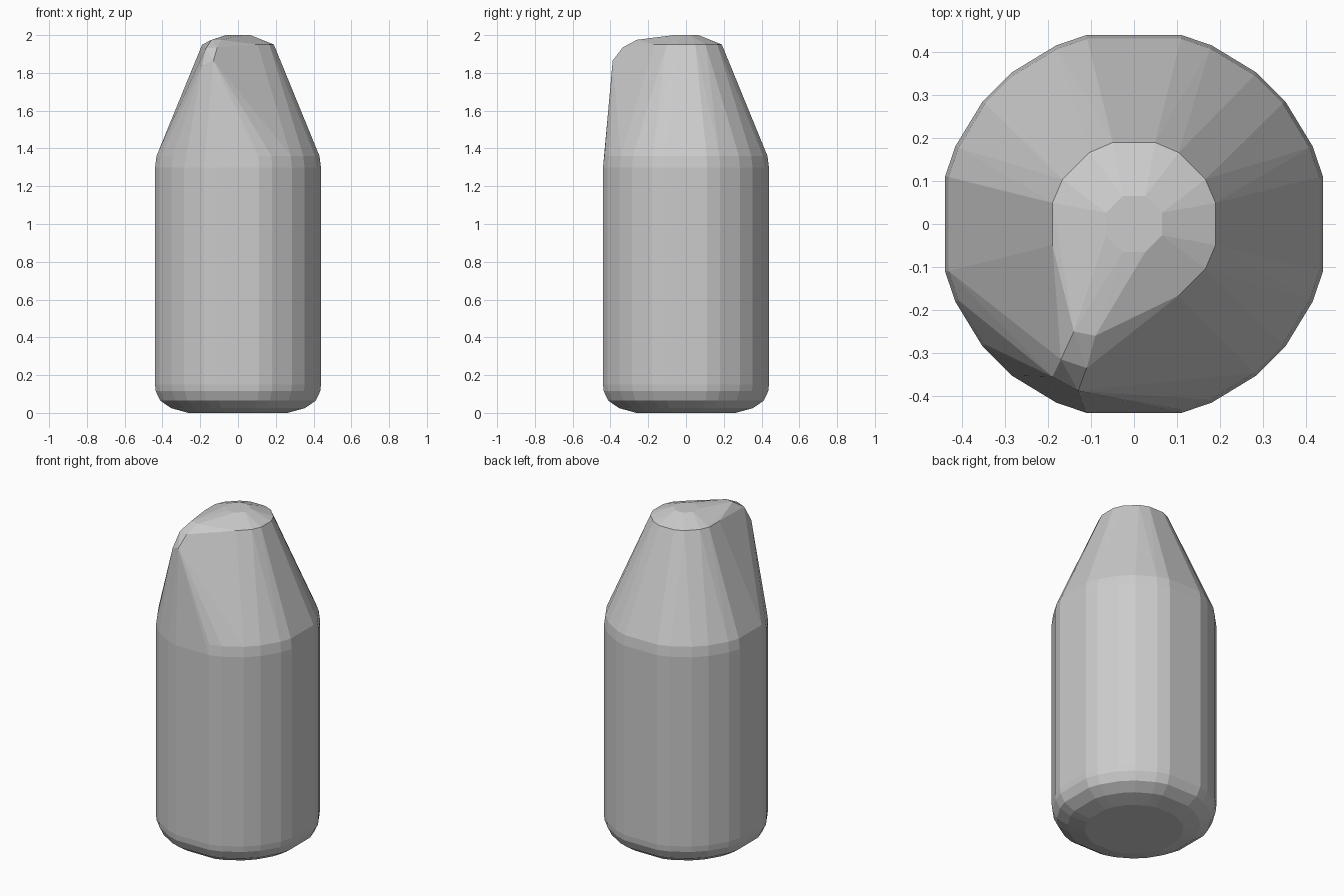
import bpy, bmesh
from math import radians, cos, sin

cube = bpy.data.objects.get("Cube")
if cube:
    bpy.data.objects.remove(cube, do_unlink=True)

grey = bpy.data.materials.new("plain grey")
grey.use_nodes = True
colour = (0.6, 0.6, 0.6, 1)
grey.diffuse_color = colour
grey.node_tree.nodes["Principled BSDF"].inputs["Base Color"].default_value = colour

# Corner angles of one quadrant, repeated around the body
WALL = (14.2, 23.5, 39, 51, 66.5, 75.8)
NECK = (14.5, 32, 58, 75.5)
CAP = (22, 68)


def ring(radius, z, quadrant):
    return [(radius * cos(radians(a + turn)), radius * sin(radians(a + turn)), z)
            for turn in range(0, 360, 90) for a in quadrant]


# Rounded base, straight wall, soft shoulder, tapered neck and flat cap
points = []
for radius, z, quadrant in (
        (0.27, 0, WALL), (0.365, 0.025, WALL), (0.425, 0.065, WALL),
        (0.449, 0.115, WALL), (0.453, 0.15, WALL), (0.453, 1.3, WALL),
        (0.445, 1.36, WALL), (0.196, 1.95, NECK), (0.07, 2.0, CAP)):
    points += ring(radius, z, quadrant)

# Pouring lip, pulled out toward the front right
points += [(-0.19, -0.355, 1.84), (-0.13, -0.388, 1.865),
           (-0.17, -0.315, 1.93), (-0.11, -0.335, 1.935),
           (-0.14, -0.25, 1.975), (-0.09, -0.26, 1.975)]

# Wrap one taut faceted skin around all the rings and the lip
bm = bmesh.new()
for p in points:
    bm.verts.new(p)
hull = bmesh.ops.convex_hull(bm, input=bm.verts)
loose = {g for g in hull["geom_interior"] + hull["geom_unused"]
         if isinstance(g, bmesh.types.BMVert)}
bmesh.ops.delete(bm, geom=list(loose), context='VERTS')
bmesh.ops.dissolve_limit(bm, angle_limit=radians(1), verts=bm.verts, edges=bm.edges)
bmesh.ops.recalc_face_normals(bm, faces=bm.faces)

mesh = bpy.data.meshes.new("bottle_with_spout")
bm.to_mesh(mesh)
bm.free()
mesh.materials.append(grey)
bottle = bpy.data.objects.new("bottle_with_spout", mesh)
bpy.context.collection.objects.link(bottle)
